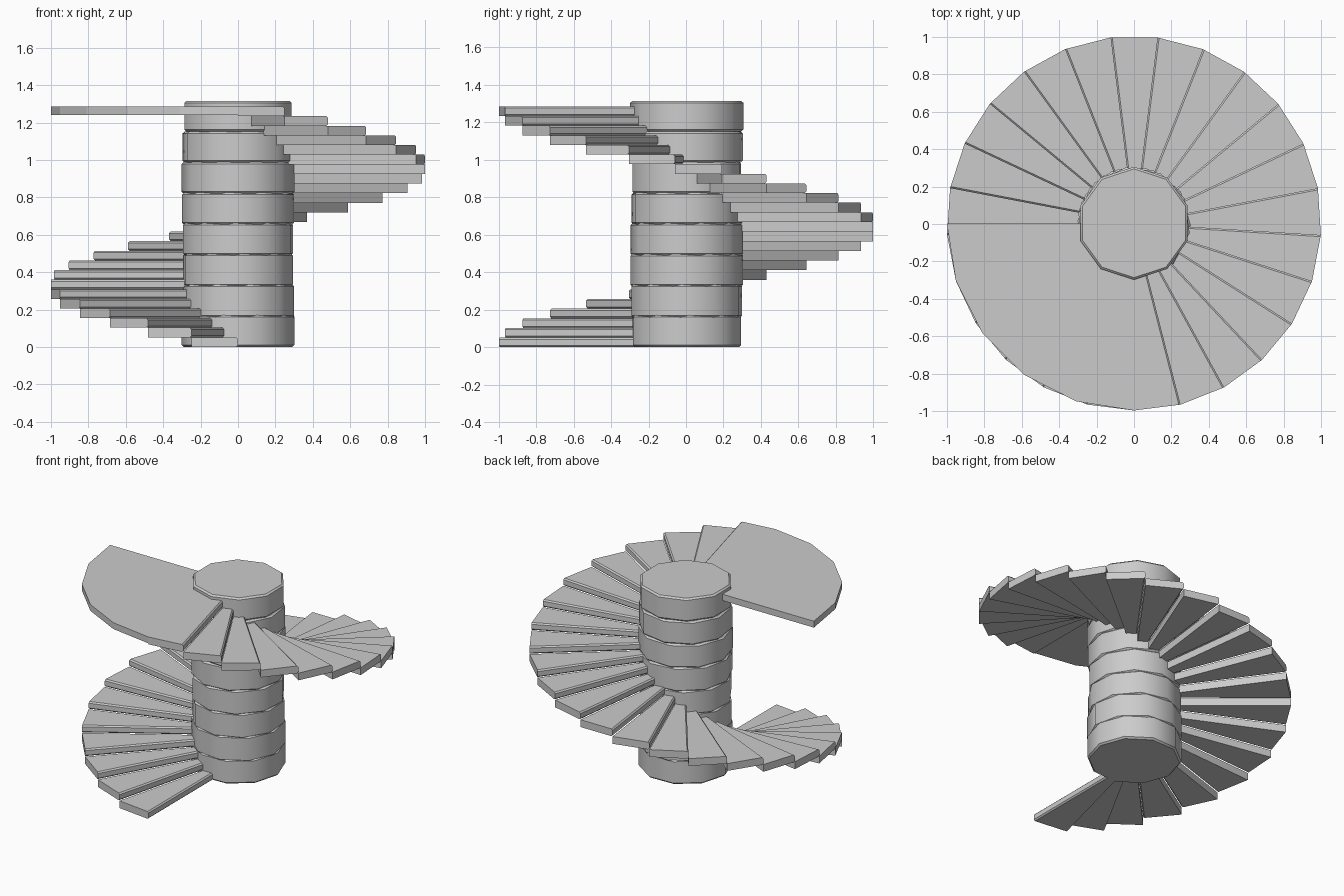
import bpy
import bmesh
import math

cube = bpy.data.objects.get("Cube")
if cube:
    bpy.data.objects.remove(cube)

STEPS = 25
TURN = math.tau / STEPS       # angle of one tread
RISE = 0.0514                 # height of one tread
RADIUS = 1.001
INNER = 0.24                  # treads run into the column
Y_SHIFT = 0.004
DRUMS = 8
HEIGHT = 1.315
COLUMN_RADIUS = 0.302

stone = bpy.data.materials.new("grey_stone")
stone.use_nodes = True
grey = (0.6, 0.6, 0.6, 1)
stone.diffuse_color = grey
stone.node_tree.nodes["Principled BSDF"].inputs["Base Color"].default_value = grey


def polar(radius, angle, z):
    return (radius * math.cos(angle), radius * math.sin(angle) + Y_SHIFT, z)


def extrude_outline(bm, outline, z0, z1):
    """Raise a closed list of (radius, angle) points into a prism."""
    low = [bm.verts.new(polar(r, a, z0)) for r, a in outline]
    high = [bm.verts.new(polar(r, a, z1)) for r, a in outline]
    bm.faces.new(low)
    bm.faces.new(high)
    for i in range(len(outline)):
        j = (i + 1) % len(outline)
        bm.faces.new((low[i], low[j], high[j], high[i]))
    bmesh.ops.recalc_face_normals(bm, faces=bm.faces)
    return low, high


def chamfer(bm, edges, size):
    bmesh.ops.bevel(bm, geom=edges, offset=size, segments=1, affect='EDGES')


def finish(bm, name, smooth=False):
    mesh = bpy.data.meshes.new(name)
    bm.to_mesh(mesh)
    bm.free()
    mesh.materials.append(stone)
    obj = bpy.data.objects.new(name, mesh)
    bpy.context.collection.objects.link(obj)
    if smooth:
        bpy.ops.object.select_all(action='DESELECT')
        obj.select_set(True)
        bpy.context.view_layer.objects.active = obj
        bpy.ops.object.shade_smooth_by_angle(angle=math.radians(40))
    return obj


# Wedge treads climbing clockwise from the front, each with a chamfered nose
for k in range(STEPS):
    start = -math.pi / 2 - k * TURN
    end = start - TURN
    bm = bmesh.new()
    outline = [(INNER, start), (RADIUS, start), (RADIUS, end), (INNER, end)]
    low, high = extrude_outline(bm, outline, k * RISE, (k + 1) * RISE)
    nose = [bm.edges.get(ring[:2]) for ring in (low, high)]
    chamfer(bm, nose, 0.009)
    finish(bm, f"step_{k + 1}")

# Quarter-circle landing level with the last tread
arc = [-math.pi / 2 - i * math.pi / 10 for i in range(6)]
landing = bmesh.new()
extrude_outline(landing, [(INNER, arc[0])] + [(RADIUS, a) for a in arc] + [(INNER, arc[-1])],
                STEPS * RISE - 0.045, STEPS * RISE)
finish(landing, "landing")

# Column of stacked, slightly turned ten-sided drums; lower joints sink deeper
pitch = HEIGHT / DRUMS
for k in range(DRUMS):
    overlap = 0.016 * (1 - k / (DRUMS - 1))
    twist = math.pi / 2 + (DRUMS - 1 - k) * math.radians(8)
    bm = bmesh.new()
    outline = [(COLUMN_RADIUS, twist + i * math.tau / 10) for i in range(10)]
    bottom = max(0, k * pitch - overlap / 2)
    top = (k + 1) * pitch + (overlap / 2 if k < DRUMS - 1 else 0)
    low, high = extrude_outline(bm, outline, bottom, top)
    rims = [bm.edges.get((ring[i - 1], ring[i])) for ring in (low, high) for i in range(10)]
    chamfer(bm, rims, 0.011)
    finish(bm, f"column_drum_{k + 1}", smooth=True)
